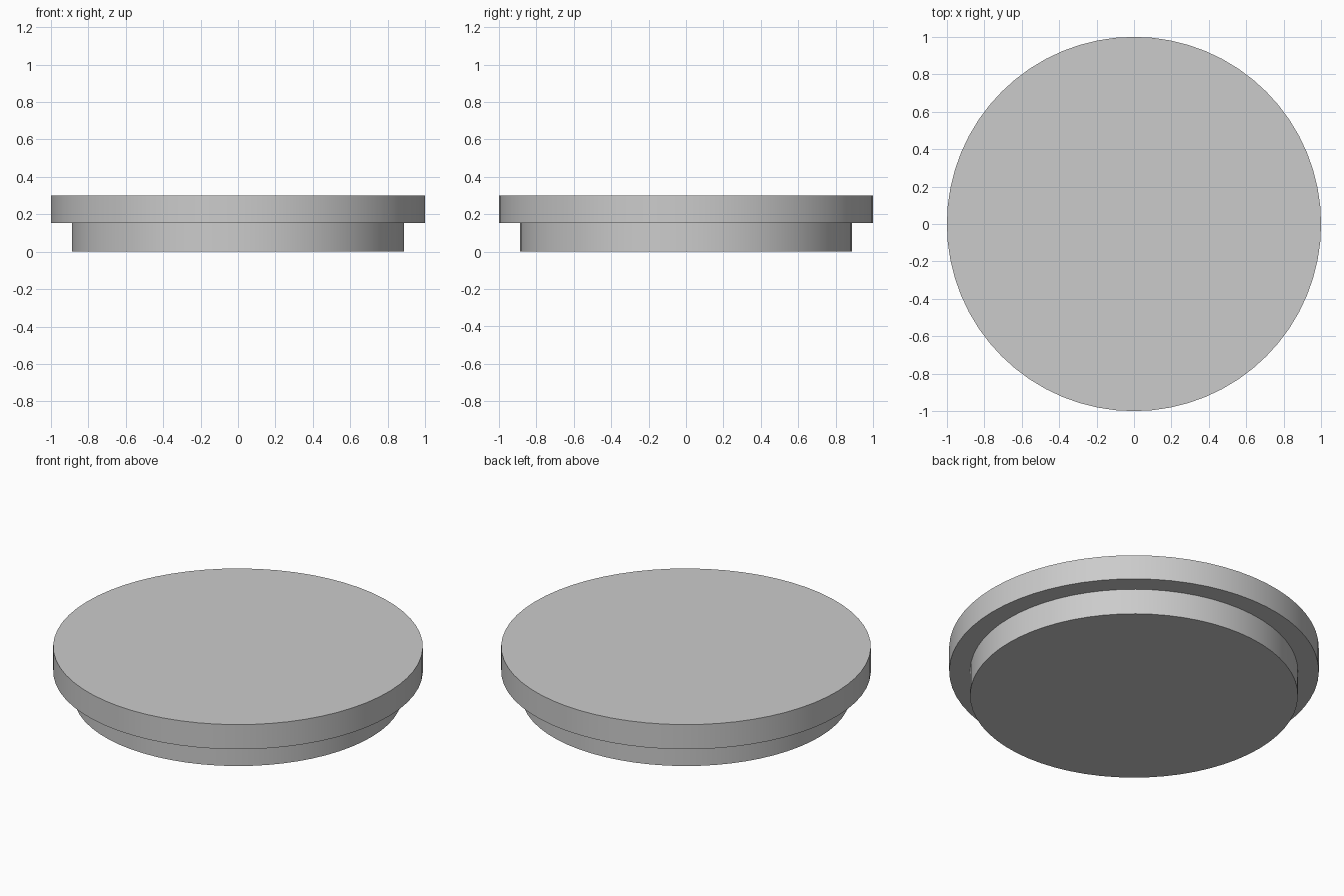
import bpy, bmesh, math

if "Cube" in bpy.data.objects:
    bpy.data.objects.remove(bpy.data.objects["Cube"])

SIDES = 64
# (radius, height) from the bottom of the plug to the top of the rim
PROFILE = [(0.887, 0.0), (0.887, 0.153), (1.0, 0.153), (1.0, 0.3)]

bm = bmesh.new()
rings = []
for r, z in PROFILE:
    rings.append([bm.verts.new((r * math.cos(2 * math.pi * i / SIDES),
                                r * math.sin(2 * math.pi * i / SIDES), z))
                  for i in range(SIDES)])

# walls and underside ledge
for low, high in zip(rings, rings[1:]):
    for i in range(SIDES):
        j = (i + 1) % SIDES
        bm.faces.new((low[i], low[j], high[j], high[i]))

# flat bottom and top
bm.faces.new(rings[0][::-1])
bm.faces.new(rings[-1])

mesh = bpy.data.meshes.new("stepped_lid")
bm.to_mesh(mesh)
bm.free()
lid = bpy.data.objects.new("stepped_lid", mesh)
bpy.context.collection.objects.link(lid)

# smooth walls, sharp rims
bpy.context.view_layer.objects.active = lid
lid.select_set(True)
bpy.ops.object.shade_smooth_by_angle(angle=math.radians(30))
